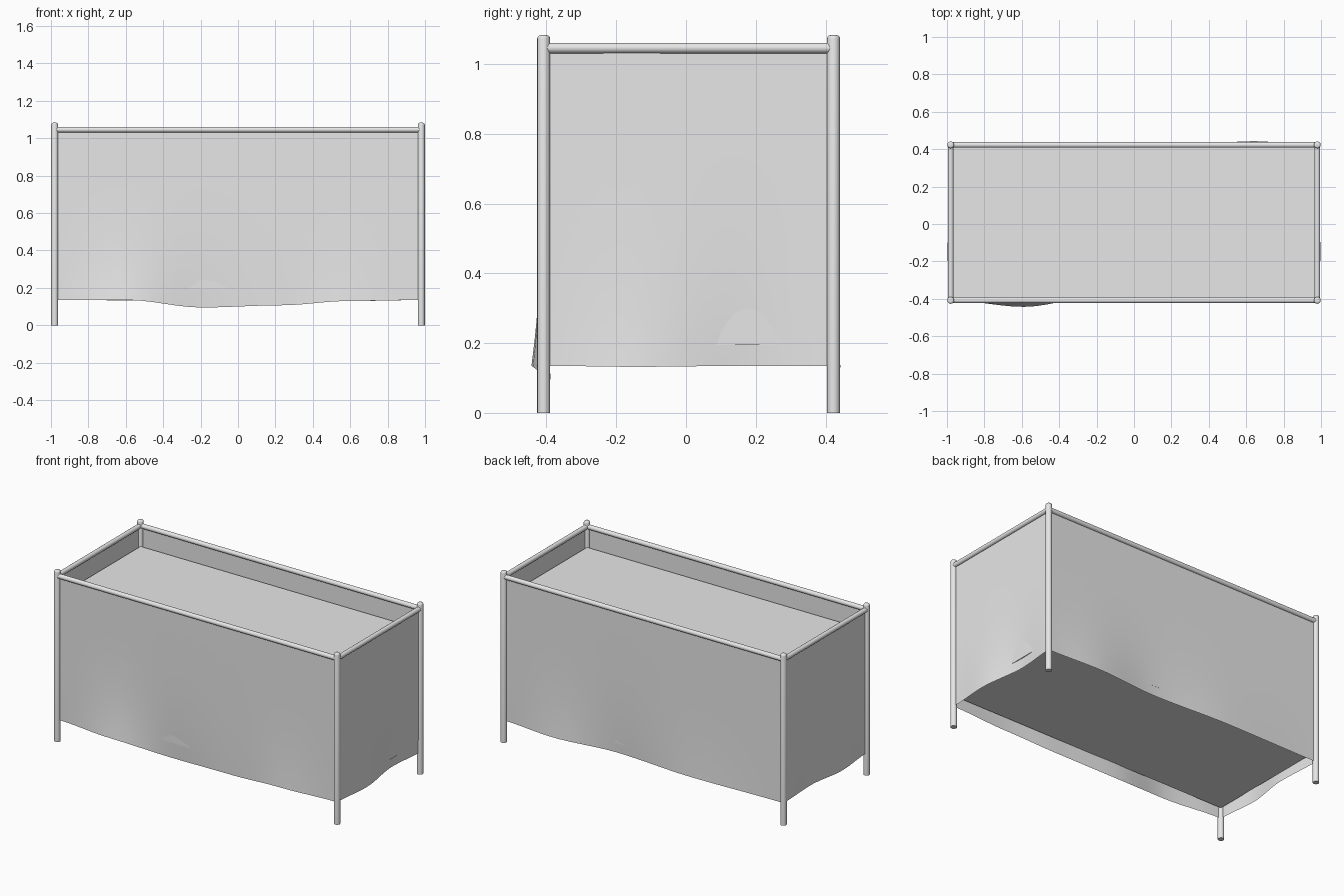
import bpy, bmesh, math
from mathutils import Vector

if "Cube" in bpy.data.objects:
    bpy.data.objects.remove(bpy.data.objects["Cube"])

grey = bpy.data.materials.new("light_grey")
grey.use_nodes = True
grey.diffuse_color = (0.8, 0.8, 0.8, 1)
grey.node_tree.nodes["Principled BSDF"].inputs["Base Color"].default_value = (0.8, 0.8, 0.8, 1)

# Shared layout: post centres, rail height and hem height
X, FRONT, BACK = 0.98, -0.408, 0.423
RAIL_Z, HEM_Z = 1.046, 0.135


def finish(obj, angle=40):
    obj.data.materials.append(grey)
    bpy.ops.object.select_all(action="DESELECT")
    obj.select_set(True)
    bpy.context.view_layer.objects.active = obj
    bpy.ops.object.shade_smooth_by_angle(angle=math.radians(angle))
    return obj


def tube(name, a, b, radius, bevel=0.0):
    a, b = Vector(a), Vector(b)
    bpy.ops.mesh.primitive_cylinder_add(vertices=16, radius=radius, depth=(b - a).length,
                                        location=(a + b) / 2)
    obj = bpy.context.object
    obj.name = name
    obj.rotation_euler = (b - a).to_track_quat("Z", "Y").to_euler()
    if bevel:
        # Round only the upper rim
        bm = bmesh.new()
        bm.from_mesh(obj.data)
        top = max(v.co.z for v in bm.verts)
        rim = [e for e in bm.edges if all(v.co.z > top - 0.001 for v in e.verts)]
        bmesh.ops.bevel(bm, geom=rim, offset=bevel, segments=3, profile=0.5, affect="EDGES")
        bm.to_mesh(obj.data)
        bm.free()
    return finish(obj)


def wave(points, t):
    """Eased outward push and drop of the hem at t along the panel."""
    for (t0, o0, d0), (t1, o1, d1) in zip(points, points[1:]):
        if t <= t1:
            k = (t - t0) / (t1 - t0)
            k = k * k * (3 - 2 * k)
            return o0 + (o1 - o0) * k, d0 + (d1 - d0) * k
    return 0, 0


def curtain(name, a, b, outward, points, cols=30, rows=14):
    a, b, outward = Vector(a), Vector(b), Vector(outward)
    points = [(0, 0, 0)] + points + [(1, 0, 0)]
    bm = bmesh.new()
    grid = []
    for r in range(rows + 1):
        h = r / rows
        line = []
        for c in range(cols + 1):
            t = c / cols
            push, drop = wave(points, t)
            p = a.lerp(b, t) + outward * push * h ** 3.5
            p.z = RAIL_Z + (HEM_Z - drop - RAIL_Z) * h
            line.append(bm.verts.new(p))
        grid.append(line)
    for r in range(rows):
        for c in range(cols):
            bm.faces.new((grid[r][c], grid[r + 1][c], grid[r + 1][c + 1], grid[r][c + 1]))
    mesh = bpy.data.meshes.new(name)
    bm.to_mesh(mesh)
    bm.free()
    obj = bpy.data.objects.new(name, mesh)
    bpy.context.collection.objects.link(obj)
    return finish(obj, 60)


# Corner posts
for side, x in (("right", -X), ("left", X)):
    for end, y in (("front", FRONT), ("back", BACK)):
        tube(f"{end}_{side}_post", (x, y, 0), (x, y, 1.083), 0.0185, 0.01)

# Top rails
for end, y in (("front", FRONT), ("back", BACK)):
    tube(f"{end}_rail", (-X, y, RAIL_Z), (X, y, RAIL_Z), 0.015)
for side, x in (("right", -X), ("left", X)):
    tube(f"{side}_rail", (x, FRONT, RAIL_Z), (x, BACK, RAIL_Z), 0.015)

# Hanging fabric panels with wavy hems: (position along, push outward, drop)
curtain("front_panel", (-X, FRONT, 0), (X, FRONT, 0), (0, -1, 0),
        [(0.2, 0.035, 0.0), (0.4, -0.02, 0.04), (0.62, -0.005, 0.028), (0.8, 0.015, 0.005)])
curtain("back_panel", (X, BACK, 0), (-X, BACK, 0), (0, 1, 0),
        [(0.18, 0.02, 0.005), (0.4, -0.015, 0.0), (0.67, 0.01, 0.003)])
curtain("left_panel", (X, FRONT, 0), (X, BACK, 0), (1, 0, 0),
        [(0.32, 0.018, 0.003), (0.7, -0.018, 0.0)])
curtain("right_panel", (-X, BACK, 0), (-X, FRONT, 0), (-1, 0, 0),
        [(0.35, -0.012, 0.0), (0.68, 0.018, 0.003)])

# Inner block, closed above and below
bpy.ops.mesh.primitive_cube_add(size=1, location=(0, (FRONT + BACK) / 2, 0.5575))
block = bpy.context.object
block.name = "inner_block"
block.scale = (2 * X - 0.018, BACK - FRONT - 0.022, 0.725)
finish(block)
